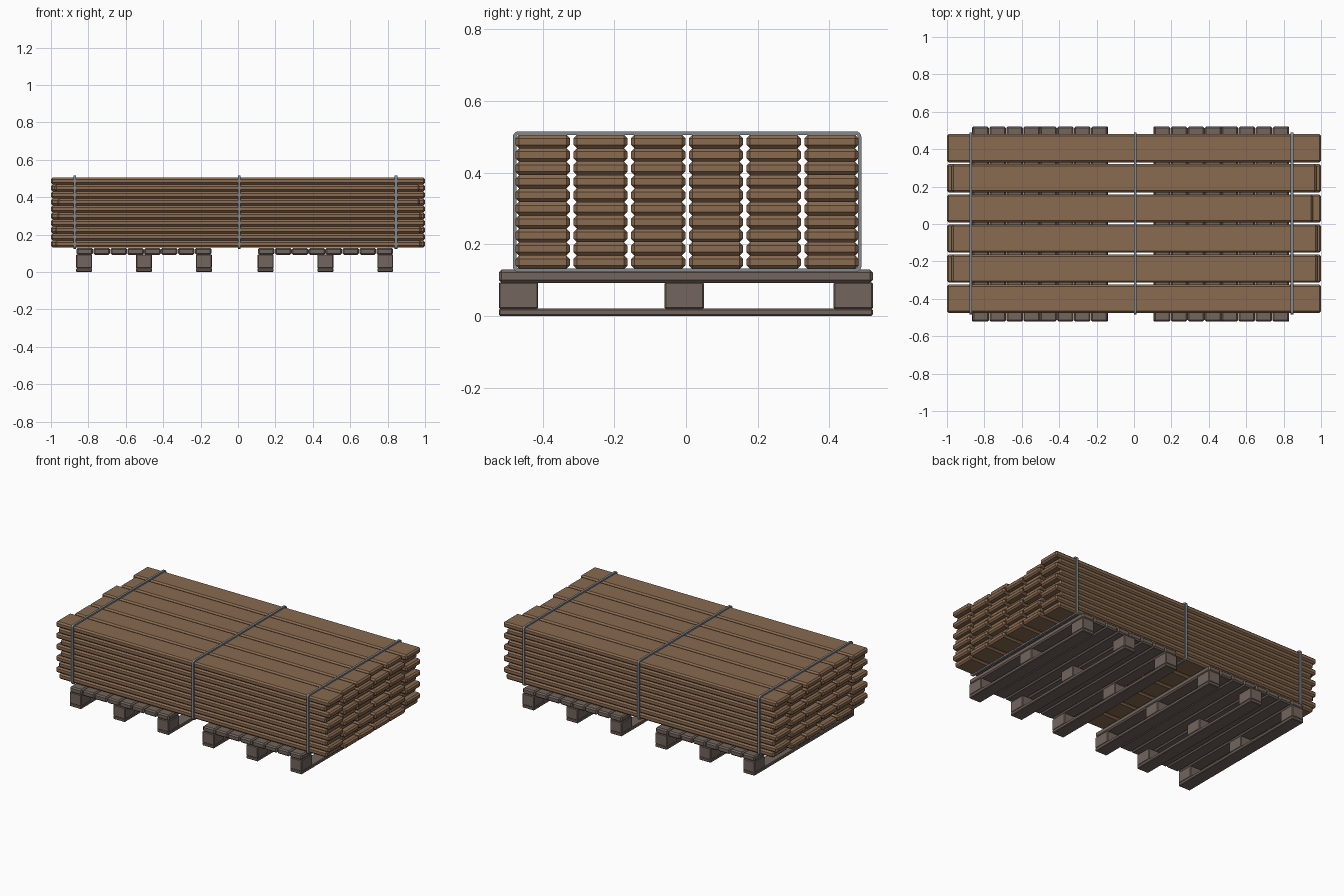
import bpy, bmesh, math, random
from mathutils import Matrix

random.seed(4)
cube = bpy.data.objects.get("Cube")
if cube:
    bpy.data.objects.remove(cube, do_unlink=True)


def material(name, rgb, rough=0.8):
    m = bpy.data.materials.new(name)
    m.use_nodes = True
    col = (*rgb, 1.0)
    m.diffuse_color = col
    bsdf = m.node_tree.nodes["Principled BSDF"]
    bsdf.inputs["Base Color"].default_value = col
    bsdf.inputs["Roughness"].default_value = rough
    return m


plank_wood = material("brown plank wood", (0.25, 0.145, 0.08))
pallet_wood = material("weathered pallet wood", (0.17, 0.13, 0.11))
strap_steel = material("grey strap steel", (0.23, 0.255, 0.275), 0.5)


def finish(bm, name, mat):
    me = bpy.data.meshes.new(name)
    bmesh.ops.recalc_face_normals(bm, faces=bm.faces)
    bm.to_mesh(me)
    bm.free()
    me.materials.append(mat)
    ob = bpy.data.objects.new(name, me)
    bpy.context.collection.objects.link(ob)
    return ob


def board(name, x, y, z, mat, chamfer):
    """Chamfered box given its (low, high) range on each axis."""
    bm = bmesh.new()
    mid = [(a + b) / 2 for a, b in (x, y, z)]
    size = [b - a for a, b in (x, y, z)]
    bmesh.ops.create_cube(bm, size=1, matrix=Matrix.Translation(mid) @ Matrix.Diagonal((*size, 1)))
    bmesh.ops.bevel(bm, geom=bm.edges[:], offset=chamfer, segments=1, affect='EDGES')
    return finish(bm, name, mat)


# Stack of planks: alternate layers are set in at the ends
COLUMNS, LAYERS = 6, 10
PITCH_Y, PITCH_Z, BASE_Z = 0.161, 0.0374, 0.131
top_insets = [(0, 0), (0.025, 0.02), (0.025, 0.02), (0, 0.043), (0.025, 0.025), (0, 0)]
for layer in range(LAYERS):
    for col in range(COLUMNS):
        low, high = top_insets[col]
        if layer < LAYERS - 1:
            outer = col in (0, COLUMNS - 1)
            full = (layer % 2 == 1) == outer
            low, high = (0, 0) if full else (random.uniform(0.018, 0.035), random.uniform(0.018, 0.035))
        y = 0.003 + (col - (COLUMNS - 1) / 2) * PITCH_Y
        z = BASE_Z + layer * PITCH_Z
        board(f"plank_{layer + 1}_{col + 1}", (-1 + low, 1 - high), (y - 0.0755, y + 0.0755),
              (z, z + PITCH_Z), plank_wood, 0.0095)

# Two pallets: slats on top of blocks and ground runners
Y_LOW, Y_HIGH = -0.522, 0.521
SLATS, WIDTH, RUNNER = 8, 0.725, 0.085
for side, x0 in (("right", -0.865), ("left", 0.105)):
    step = WIDTH / SLATS
    for i in range(SLATS):
        x = x0 + i * step
        board(f"{side}_pallet_slat_{i + 1}", (x + 0.001, x + step - 0.001), (Y_LOW, Y_HIGH),
              (0.092, 0.129), pallet_wood, 0.008)
    for i in range(3):
        x = x0 + i * (WIDTH - RUNNER) / 2
        xs = (x, x + RUNNER)
        board(f"{side}_pallet_runner_{i + 1}", xs, (Y_LOW, Y_HIGH), (0, 0.021), pallet_wood, 0.004)
        for j, y in enumerate((-0.522, -0.06, 0.411)):
            board(f"{side}_pallet_block_{i + 1}_{j + 1}", xs, (y, y + 0.11), (0.019, 0.094),
                  pallet_wood, 0.004)


# Straps: rounded rectangular bands wrapped round the stack
def outline(y0, y1, z0, z1, r, steps=4):
    pts = []
    corners = ((y1 - r, z1 - r), (y0 + r, z1 - r), (y0 + r, z0 + r), (y1 - r, z0 + r))
    for k, (cy, cz) in enumerate(corners):
        for s in range(steps + 1):
            a = math.pi / 2 * (k + s / steps)
            pts.append((cy + r * math.cos(a), cz + r * math.sin(a)))
    return pts


def strap(name, x, half=0.007, thick=0.010):
    outer = outline(-0.483, 0.489, 0.123, 0.515, 0.016)
    inner = outline(-0.483 + thick, 0.489 - thick, 0.123 + thick, 0.515 - thick, 0.006)
    bm = bmesh.new()
    rings = [[bm.verts.new((x + dx, y, z)) for y, z in loop]
             for loop, dx in ((outer, -half), (outer, half), (inner, half), (inner, -half))]
    n = len(outer)
    for r in range(4):
        a, b = rings[r], rings[(r + 1) % 4]
        for i in range(n):
            j = (i + 1) % n
            bm.faces.new((a[i], a[j], b[j], b[i]))
    return finish(bm, name, strap_steel)


for label, x in (("right", -0.873), ("middle", 0.007), ("left", 0.845)):
    strap(f"{label}_strap", x)
